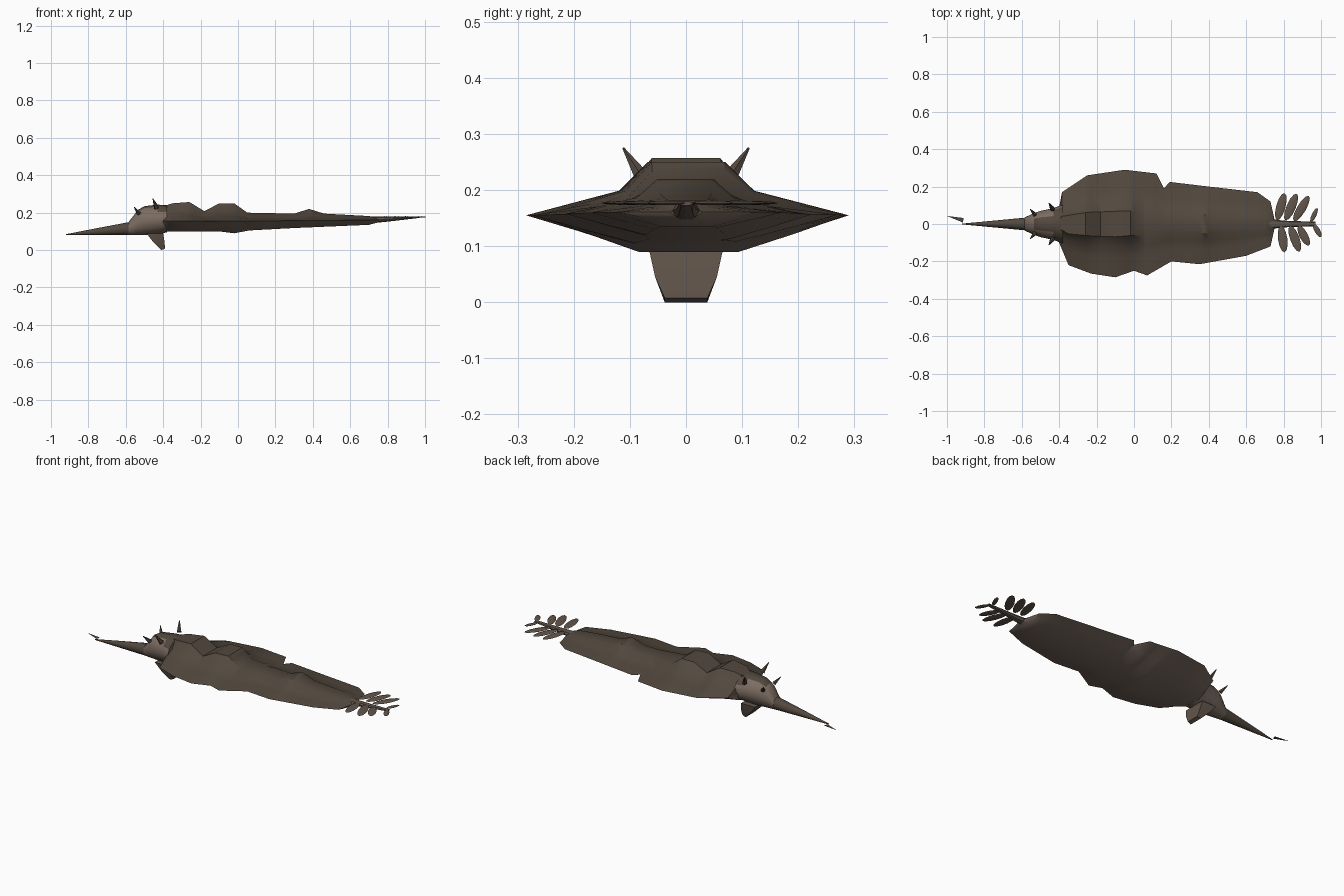
import bpy, bmesh, math
from mathutils import Vector, Matrix

if "Cube" in bpy.data.objects:
    bpy.data.objects.remove(bpy.data.objects["Cube"])


def material(name, col):
    m = bpy.data.materials.new(name)
    m.diffuse_color = (*col, 1)
    m.use_nodes = True
    m.node_tree.nodes["Principled BSDF"].inputs["Base Color"].default_value = m.diffuse_color
    return m


DARK = material("dark brown", (0.085, 0.065, 0.048))
LIGHT = material("warm brown", (0.20, 0.152, 0.122))
MID = material("mid brown", (0.12, 0.09, 0.068))


def finish(name, bm, mats, rule=None, angle=40):
    bmesh.ops.remove_doubles(bm, verts=bm.verts, dist=1e-5)
    bmesh.ops.recalc_face_normals(bm, faces=bm.faces)
    if rule:
        for f in bm.faces:
            f.normal_update()
            f.material_index = rule(f)
    me = bpy.data.meshes.new(name)
    bm.to_mesh(me)
    bm.free()
    for m in mats:
        me.materials.append(m)
    ob = bpy.data.objects.new(name, me)
    bpy.context.collection.objects.link(ob)
    bpy.ops.object.select_all(action='DESELECT')
    ob.select_set(True)
    bpy.context.view_layer.objects.active = ob
    bpy.ops.object.shade_smooth_by_angle(angle=math.radians(angle))
    return ob


def loft(name, rings, mats, rule=None, angle=40):
    bm = bmesh.new()
    loops = [[bm.verts.new(p) for p in r] for r in rings]
    n = len(loops[0])
    for a, b in zip(loops, loops[1:]):
        for i in range(n):
            j = (i + 1) % n
            bm.faces.new((a[i], a[j], b[j], b[i]))
    bm.faces.new(loops[0])
    bm.faces.new(loops[-1][::-1])
    return finish(name, bm, mats, rule, angle)


def lookup(pts, x):
    for (x0, v0), (x1, v1) in zip(pts, pts[1:]):
        if x <= x1:
            return v0 + (v1 - v0) * max(0, (x - x0) / (x1 - x0))
    return pts[-1][1]


# Body: flat shell with a sharp, uneven rim and a wavy back
LEFT = [(-.4, .09), (-.385, .17), (-.25, .26), (-.05, .29), (.12, .27), (.16, .19),
        (.19, .225), (.4, .2), (.66, .17), (.73, .12), (.75, .03)]
RIGHT = [(-.4, .1), (-.35, .22), (-.23, .265), (-.1, .285), (0, .25), (.07, .275),
         (.2, .2), (.35, .215), (.6, .17), (.73, .12), (.75, .03)]
TOP = [(-.4, .235), (-.35, .25), (-.26, .257), (-.18, .208), (-.1, .25), (-.02, .25),
       (.05, .2), (.3, .195), (.38, .22), (.46, .195), (.7, .182), (.75, .172)]
BOTTOM = [(-.4, .1), (-.1, .1), (-.02, .09), (.06, .105), (.3, .118), (.7, .135), (.75, .148)]
UPPER = [(1, 0), (.66, .27), (.42, .46), (.24, 1)]
LOWER = [(.33, 1), (.68, .5)]

stations = sorted({p[0] for t in (LEFT, RIGHT, TOP, BOTTOM) for p in t})
rings = []
for x in stations:
    yl, yr = lookup(LEFT, x), lookup(RIGHT, x)
    t, b = lookup(TOP, x), lookup(BOTTOM, x)
    e = .155 + .008 * max(0, x)
    up = [(k, e + (t - e) * f) for k, f in UPPER]
    lo = [(k, e + (b - e) * f) for k, f in LOWER]
    ring = [(x, yl * k, z) for k, z in up]
    ring += [(x, -yr * k, z) for k, z in reversed(up)]
    ring += [(x, -yr * k, z) for k, z in reversed(lo)]
    ring += [(x, yl * k, z) for k, z in lo]
    rings.append(ring)
loft("body_shell", rings, [DARK, LIGHT], lambda f: 1 if f.normal.z < 0 else 0, 35)


def oval(x, hw, z0, z1, n=12):
    c, h = (z0 + z1) / 2, (z1 - z0) / 2
    return [(x, hw * math.cos(2 * math.pi * i / n), c + h * math.sin(2 * math.pi * i / n))
            for i in range(n)]


# Head and long pointed snout
loft("head", [oval(-.585, .035, .08, .15), oval(-.535, .058, .08, .215),
              oval(-.5, .07, .08, .235), oval(-.43, .085, .083, .243),
              oval(-.38, .105, .095, .24)], [LIGHT, DARK],
     lambda f: 1 if f.normal.z > .75 else 0)
loft("snout", [oval(-.58, .034, .08, .15), oval(-.75, .018, .08, .118),
               oval(-.92, .002, .08, .085)], [DARK])

# Thin flake at the snout tip
bm = bmesh.new()
bm.faces.new([bm.verts.new(p) for p in ((-1, .043, .084), (-.91, .032, .084), (-.915, .008, .084))])
finish("snout_flake", bm, [DARK])

# Chin fin reaching the ground
loft("chin_fin", [[(-.49, -.065, .09), (-.40, -.065, .09), (-.40, .065, .09), (-.49, .065, .09)],
                  [(-.455, -.055, .045), (-.393, -.055, .045), (-.393, .055, .045), (-.455, .055, .045)],
                  [(-.41, -.038, 0), (-.39, -.038, .008), (-.39, .038, .008), (-.41, .038, 0)]],
     [MID])


# Small horns: cones from base to tip
def horn(name, base, tip, r):
    base, tip = Vector(base), Vector(tip)
    d = tip - base
    bm = bmesh.new()
    bmesh.ops.create_cone(bm, cap_ends=True, segments=6, radius1=r, radius2=.002, depth=d.length,
                          matrix=Matrix.Translation((base + tip) / 2)
                          @ d.to_track_quat('Z', 'Y').to_matrix().to_4x4())
    finish(name, bm, [DARK])


for s, side in ((1, "left"), (-1, "right")):
    horn("ear_" + side, (-.435, s * .08, .225), (-.455, s * .112, .275), .014)
    horn("brow_spike_" + side, (-.53, s * .05, .195), (-.555, s * .08, .23), .012)

# Tail stem
loft("tail_stem", [oval(.70, .03, .142, .178, 8), oval(.8, .018, .152, .18, 8),
                   oval(.97, .012, .172, .18, 8)], [MID])


# Tail leaves: flat ovals from root to tip
def leaf(name, root, tip, width):
    a, b = Vector((*root, 0)), Vector((*tip, 0))
    d, c = b - a, (a + b) / 2
    bm = bmesh.new()
    bmesh.ops.create_uvsphere(bm, u_segments=12, v_segments=6, radius=1,
                              matrix=Matrix.Translation((c.x, c.y, .177))
                              @ Matrix.Rotation(math.atan2(d.y, d.x), 4, 'Z')
                              @ Matrix.Diagonal((d.length / 2, width / 2, .004, 1)))
    finish(name, bm, [MID])


LEAVES = [((.765, .02), (.805, .165), .05), ((.81, .02), (.87, .162), .05),
          ((.855, .015), (.935, .15), .048), ((.945, .01), (.98, .085), .025),
          ((.785, -.01), (.805, -.152), .05), ((.835, -.01), (.885, -.148), .05),
          ((.88, -.01), (.935, -.115), .045), ((.96, .0), (1.0, -.07), .03)]
for i, (root, tip, w) in enumerate(LEAVES):
    leaf("tail_leaf_%d" % (i + 1), root, tip, w)
